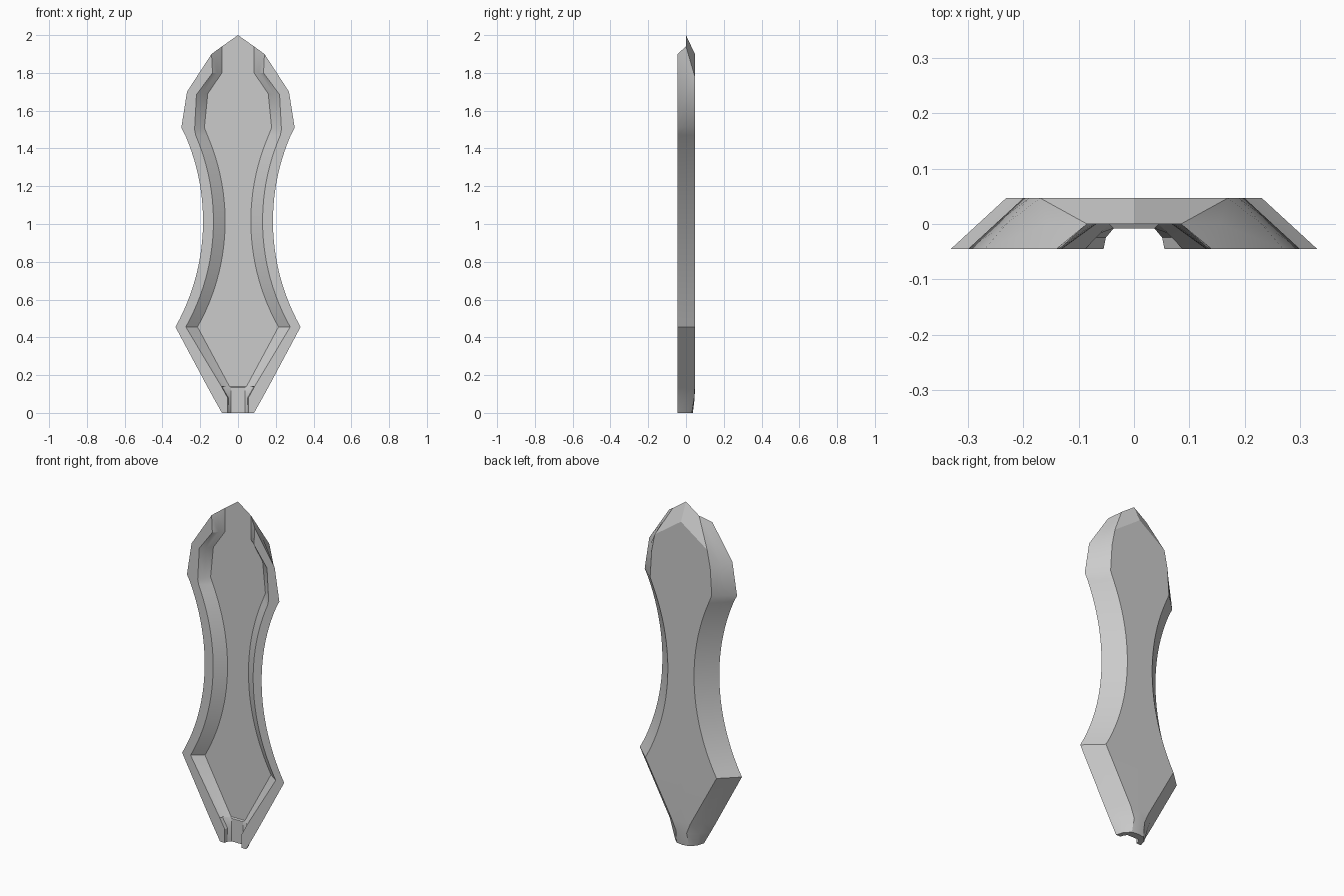
import bpy, bmesh
from math import sqrt, radians

old = bpy.data.objects.get("Cube")
if old:
    bpy.data.objects.remove(old)

FRONT, FLOOR, BACK = -0.045, 0.0, 0.047
RADIUS, MID_Z, WAIST = 1.145, 1.015, 0.185


def station(outer, rim, floor, back, floor_y=FLOOR, back_y=BACK, ridge=None, mid=None, centre=None):
    """One half cross-section, from cavity centre round the rim to the back centre; pairs are (x, z)."""
    o, r = (outer[0], FRONT, outer[1]), (rim[0], FRONT, rim[1])
    f, b = (floor[0], floor_y, floor[1]), (back[0], back_y, back[1])
    # small step rounds the bore, and collapses onto the cavity wall elsewhere
    wall = [tuple(p + (q - p) * t for p, q in zip(f, r)) for t in (0.5,)][0]
    if floor_y != FLOOR:
        wall = (rim[0] - 0.004, FRONT * 0.55, wall[2])
    m = mid or tuple((p + q) / 2 for p, q in zip(o, b))
    return [centre or (0, floor_y, floor[1]), f, wall, r, o, m, b, ridge or (0, back_y, back[1])]


def waist(z):
    x = WAIST + RADIUS - sqrt(RADIUS ** 2 - (z - MID_Z) ** 2)
    return station((x, z), (x - 0.055, z), (x - 0.117, z), (x - 0.1, z))


# Bore and pointed lower end
rows = [
    station((0.085, 0), (0.055, 0), (0.037, 0), (0.04, 0), -0.008, 0.03,
            (0, 0.036, 0), (0.072, -0.002, 0)),
    station((0.13, 0.08), (0.055, 0.08), (0.037, 0.08), (0.035, 0.08), -0.008, 0.044,
            (0, 0.046, 0.08), (0.09, 0.005, 0.08)),
    station((0.163, 0.14), (0.088, 0.14), (0.037, 0.135), (0.06, 0.14), -0.008),
    station((0.163, 0.14), (0.088, 0.14), (0.045, 0.14), (0.06, 0.14)),
]
# Curved waist
STEPS = 24
rows += [waist(0.455 + (1.47 - 0.455) * i / STEPS) for i in range(STEPS + 1)]
# Shoulder and tapering head
tip = (0, FLOOR, 2.0)
rows += [
    station((0.3, 1.51), (0.23, 1.5), (0.178, 1.51), (0.2, 1.52)),
    station((0.27, 1.7), (0.22, 1.685), (0.16, 1.69), (0.19, 1.68)),
    station((0.14, 1.9), (0.135, 1.8), (0.085, 1.8), (0.17, 1.78), ridge=(0, BACK, 1.9)),
    station((0.14, 1.9), (0.14, 1.9), (0.085, 1.94), (0.085, 1.94), back_y=FLOOR,
            ridge=tip, centre=tip),
]

# Loft both halves, then weld the seams
bm = bmesh.new()
for side in (1, -1):
    grid = [[bm.verts.new((side * x, y, z)) for x, y, z in row] for row in rows]
    for low, high in zip(grid, grid[1:]):
        for k in range(len(low) - 1):
            bm.faces.new((low[k], low[k + 1], high[k + 1], high[k]))
    first = grid[0]
    # Flat bottom end, between bore and outer skin
    for k in range(3):
        bm.faces.new((first[k], first[k + 1], first[6 - k], first[7 - k]))
bmesh.ops.remove_doubles(bm, verts=bm.verts, dist=0.0005)
bmesh.ops.dissolve_degenerate(bm, edges=bm.edges, dist=0.0001)
bmesh.ops.recalc_face_normals(bm, faces=bm.faces)

mesh = bpy.data.meshes.new("hollow_handle_half")
bm.to_mesh(mesh)
bm.free()
shell = bpy.data.objects.new("hollow_handle_half", mesh)
bpy.context.collection.objects.link(shell)

grey = bpy.data.materials.new("light_grey")
grey.use_nodes = True
colour = (0.6, 0.6, 0.6, 1)
grey.diffuse_color = colour
grey.node_tree.nodes["Principled BSDF"].inputs["Base Color"].default_value = colour
mesh.materials.append(grey)

bpy.ops.object.select_all(action="DESELECT")
shell.select_set(True)
bpy.context.view_layer.objects.active = shell
bpy.ops.object.shade_smooth_by_angle(angle=radians(25))
